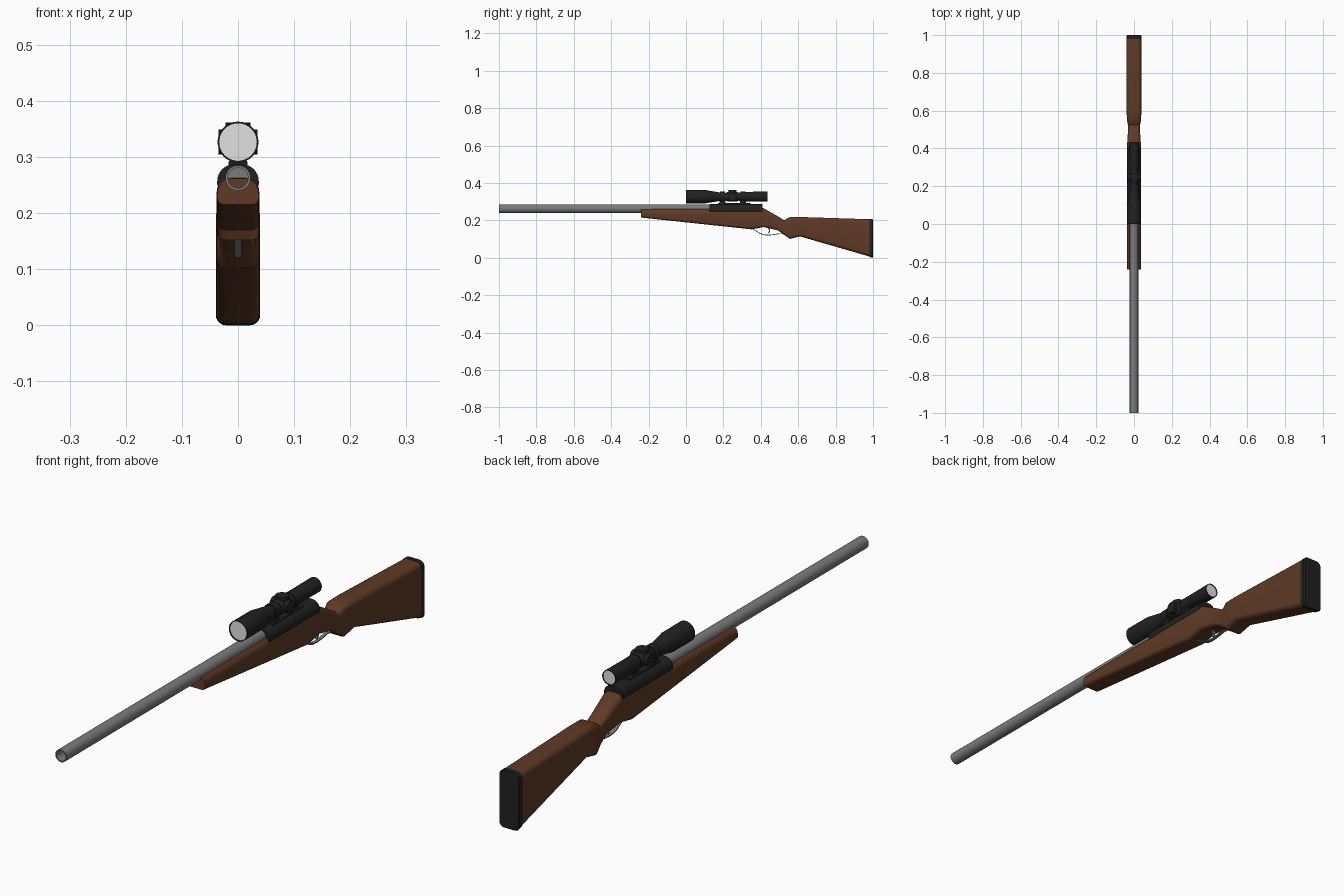
import bpy, bmesh, math
from mathutils import Vector

if "Cube" in bpy.data.objects:
    bpy.data.objects.remove(bpy.data.objects["Cube"])


def material(name, r, g, b):
    m = bpy.data.materials.new(name)
    m.diffuse_color = (r, g, b, 1)
    m.use_nodes = True
    m.node_tree.nodes["Principled BSDF"].inputs["Base Color"].default_value = m.diffuse_color
    return m


WOOD = material("brown wood", 0.115, 0.042, 0.019)
STEEL = material("grey steel", 0.2, 0.2, 0.2)
BLACK = material("matte black", 0.015, 0.015, 0.015)
GLASS = material("pale glass", 0.75, 0.75, 0.75)


def finish(name, bm, mat, angle=35):
    bmesh.ops.recalc_face_normals(bm, faces=bm.faces[:])
    me = bpy.data.meshes.new(name)
    bm.to_mesh(me)
    bm.free()
    me.materials.append(mat)
    ob = bpy.data.objects.new(name, me)
    bpy.context.collection.objects.link(ob)
    bpy.ops.object.select_all(action='DESELECT')
    ob.select_set(True)
    bpy.context.view_layer.objects.active = ob
    bpy.ops.object.shade_smooth_by_angle(angle=math.radians(angle))
    return ob


def loft_rings(name, rings, mat, cap=True):
    bm = bmesh.new()
    vs = [[bm.verts.new(p) for p in ring] for ring in rings]
    n = len(vs[0])
    for a, b in zip(vs, vs[1:]):
        for i in range(n):
            j = (i + 1) % n
            bm.faces.new((a[i], a[j], b[j], b[i]))
    if cap:
        bm.faces.new(vs[0])
        bm.faces.new(vs[-1])
    return finish(name, bm, mat)


def section(y, lo, hi, hw, rt, rb, seg=5):
    """Rounded rectangle across y with separate top and bottom corner radii."""
    pts = []
    for k, (sx, top) in enumerate(((1, 1), (-1, 1), (-1, 0), (1, 0))):
        r = rt if top else rb
        cx, cz = sx * (hw - r), (hi - r if top else lo + r)
        for i in range(seg + 1):
            a = math.pi / 2 * (k + i / seg)
            pts.append((cx + r * math.cos(a), y, cz + r * math.sin(a)))
    return pts


def lathe(name, profile, z, mat, n=32, cap=True):
    """Turn (y, radius) points about a line along y at height z."""
    rings = [[(r * math.cos(2 * math.pi * i / n), y, z + r * math.sin(2 * math.pi * i / n))
              for i in range(n)] for y, r in profile]
    return loft_rings(name, rings, mat, cap)


def peg(name, start, direction, length, r, mat, n=20):
    d = Vector(direction)
    bm = bmesh.new()
    bmesh.ops.create_cone(bm, cap_ends=True, segments=n, radius1=r, radius2=r, depth=length)
    bmesh.ops.transform(bm, matrix=d.to_track_quat('Z', 'Y').to_matrix().to_4x4(), verts=bm.verts)
    bmesh.ops.translate(bm, vec=Vector(start) + d * length / 2, verts=bm.verts)
    return finish(name, bm, mat)


def strip(name, path, hw, t, mat):
    """Flat band following a (y, z) path."""
    rings = []
    for i, p in enumerate(path):
        a, b = Vector(path[max(i - 1, 0)]), Vector(path[min(i + 1, len(path) - 1)])
        d = (b - a).normalized()
        ny, nz = -d.y * t / 2, d.x * t / 2
        rings.append([(s * hw, p[0] + q * ny, p[1] + q * nz)
                      for s, q in ((-1, -1), (1, -1), (1, 1), (-1, 1))])
    return loft_rings(name, rings, mat)


# Wooden stock: fore-end, wrist and butt in one loft
loft_rings("stock", [section(*s) for s in (
    (-0.24, 0.215, 0.262, 0.037, 0.026, 0.012),
    (0.35, 0.152, 0.264, 0.038, 0.026, 0.014),
    (0.415, 0.164, 0.265, 0.037, 0.024, 0.014),
    (0.49, 0.147, 0.222, 0.032, 0.020, 0.014),
    (0.525, 0.123, 0.201, 0.032, 0.020, 0.014),
    (0.555, 0.101, 0.218, 0.038, 0.020, 0.016),
    (0.61, 0.114, 0.218, 0.039, 0.020, 0.016),
    (0.98, 0.007, 0.206, 0.039, 0.020, 0.018))], WOOD)
loft_rings("butt_pad", [section(*s) for s in (
    (0.98, 0.004, 0.207, 0.0395, 0.020, 0.018),
    (0.997, 0.0, 0.207, 0.0395, 0.020, 0.018),
    (1.0, 0.002, 0.204, 0.037, 0.018, 0.016))], BLACK)

# Hollow barrel
lathe("barrel", [(0.12, 0.018), (-1.0, 0.018), (-1.0, 0.0225), (0.15, 0.0225)], 0.2625, STEEL)

# Receiver
loft_rings("receiver", [section(y, 0.247, 0.287, 0.037, 0.030, 0.004, 8)
                        for y in (0.125, 0.41)], BLACK)

# Scope body, lenses, turrets
SZ = 0.3265
lathe("scope_body", [(0.006, 0.0335), (0.0, 0.0335), (0.0, 0.0365), (0.1, 0.0365), (0.13, 0.031),
                     (0.19, 0.021), (0.28, 0.021), (0.30, 0.026), (0.435, 0.027),
                     (0.435, 0.024), (0.43, 0.024)], SZ, BLACK)
lathe("front_lens", [(0.003, 0.0338), (0.005, 0.0338)], SZ, GLASS)
lathe("rear_lens", [(0.431, 0.0242), (0.433, 0.0242)], SZ, GLASS)
lathe("turret_collar", [(0.215, 0.022), (0.225, 0.027), (0.27, 0.027), (0.28, 0.022)], SZ, BLACK)
for label, d in (("top", (0, 0, 1)), ("left", (-1, 0, 0)), ("right", (1, 0, 0))):
    peg(label + "_turret", (0, 0.248, SZ), d, 0.0345, 0.022, BLACK)

# Scope mount: rail, two feet and clamp rings
loft_rings("mount_rail", [section(y, 0.28, 0.293, 0.017, 0.003, 0.003) for y in (0.17, 0.345)], BLACK)
for label, y in (("front", 0.195), ("rear", 0.305)):
    loft_rings(label + "_mount_foot", [section(v, 0.285, 0.315, 0.014, 0.003, 0.003)
                                       for v in (y - 0.017, y + 0.017)], BLACK)
    lathe(label + "_clamp_ring", [(y - 0.014, 0.0265), (y + 0.014, 0.0265)], SZ, BLACK)

# Trigger guard and trigger
strip("trigger_guard", [(0.355, 0.153), (0.375, 0.143), (0.395, 0.130), (0.415, 0.123), (0.44, 0.121),
                        (0.47, 0.124), (0.50, 0.129), (0.53, 0.127)], 0.006, 0.004, STEEL)
strip("trigger", [(0.435, 0.165), (0.446, 0.152), (0.447, 0.142), (0.440, 0.131)], 0.005, 0.006, STEEL)
